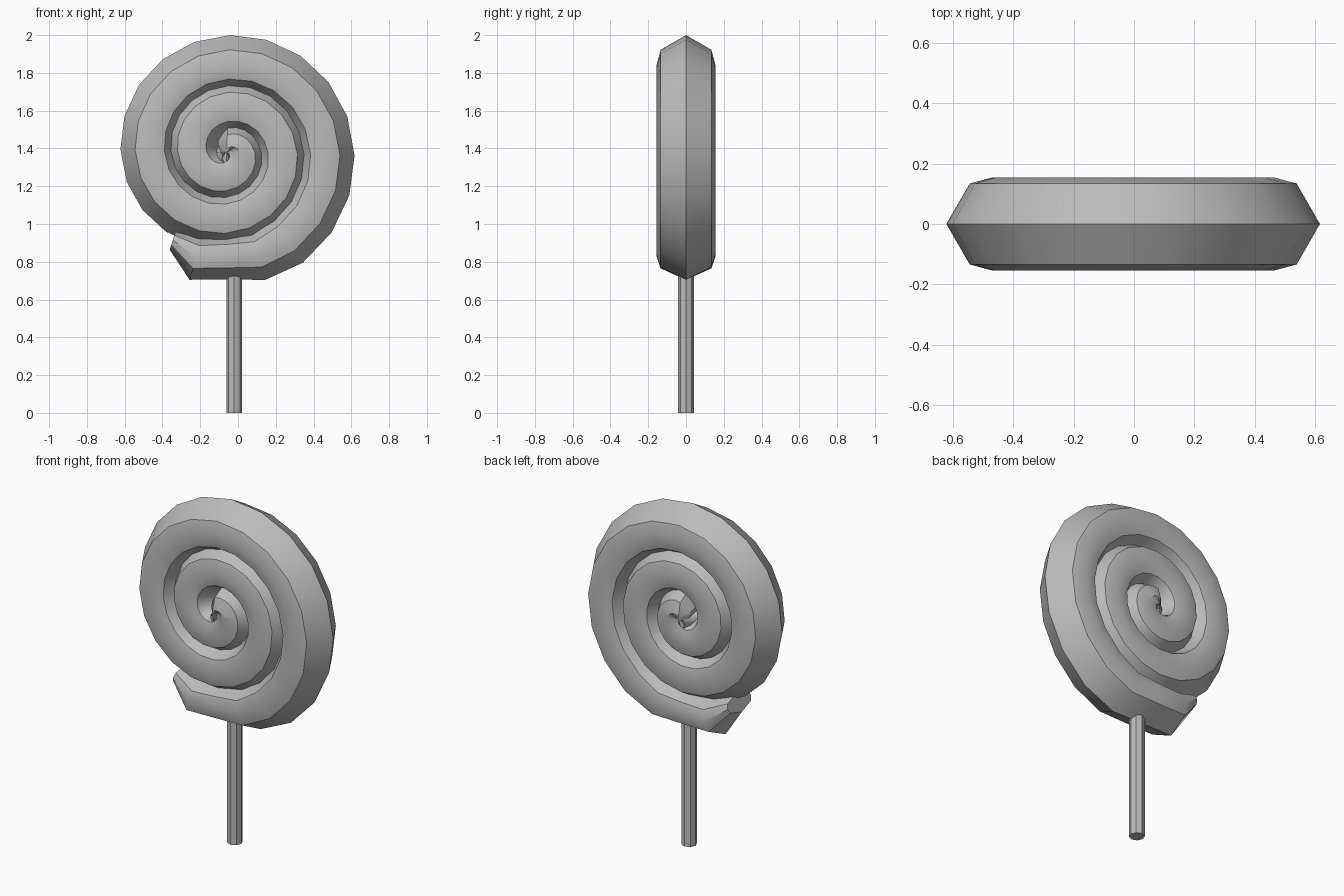
import bpy, bmesh, math

if "Cube" in bpy.data.objects:
    bpy.data.objects.remove(bpy.data.objects["Cube"])

CX, CZ = -0.059, 1.38      # spiral centre
R = 0.155                  # candy rope radius
PROFILE = [math.radians(a) for a in (0, 60, 90, 120, 180, 240, 270, 300)]

grey = bpy.data.materials.new("mid_grey")
grey.diffuse_color = (0.5, 0.5, 0.5, 1)
grey.use_nodes = True
grey.node_tree.nodes["Principled BSDF"].inputs["Base Color"].default_value = grey.diffuse_color


def finish(obj, angle):
    """Apply the grey and smooth shading that keeps sharp ridges."""
    obj.data.materials.append(grey)
    bpy.ops.object.select_all(action='DESELECT')
    obj.select_set(True)
    bpy.context.view_layer.objects.active = obj
    bpy.ops.object.shade_smooth_by_angle(angle=math.radians(angle))


# Rope stations: centre x, centre z, outward angle, radial half width, depth half width
stations = [(-0.095, 1.395, math.radians(106), 0.052, 0.11)]   # tapered inner tip
for k in range(49):
    a = math.radians(88.5 - 18 * k)
    r = 0.015 + 0.225 * k / 20
    stations.append((CX + r * math.cos(a), CZ + r * math.sin(a), a, R, R))

# Flattened tail with a tapered tip
for x, z, deg, w, d in ((0.106, 0.839, -73.5, 0.14, R),
                        (-0.057, 0.83, -91, 0.125, R),
                        (-0.222, 0.825, -106, 0.125, R),
                        (-0.345, 0.915, -108, 0.054, 0.11)):
    stations.append((x, z, math.radians(deg), w, d))

# Spiral candy: sweep the eight-sided profile along the stations
bm = bmesh.new()
rings = []
for x, z, a, w, d in stations:
    rings.append([bm.verts.new((x + w * math.cos(p) * math.cos(a),
                                d * math.sin(p),
                                z + w * math.cos(p) * math.sin(a))) for p in PROFILE])
n = len(PROFILE)
for r0, r1 in zip(rings, rings[1:]):
    for i in range(n):
        j = (i + 1) % n
        bm.faces.new((r0[i], r0[j], r1[j], r1[i]))
bm.faces.new(rings[0])
bm.faces.new(rings[-1])
bmesh.ops.recalc_face_normals(bm, faces=bm.faces)
mesh = bpy.data.meshes.new("spiral_candy")
bm.to_mesh(mesh)
bm.free()
candy = bpy.data.objects.new("spiral_candy", mesh)
bpy.context.collection.objects.link(candy)
finish(candy, 38)

# Stick
bpy.ops.mesh.primitive_cylinder_add(vertices=8, radius=0.042, depth=0.8,
                                    location=(-0.02, 0, 0.4))
stick = bpy.context.object
stick.name = "stick"
finish(stick, 30)
